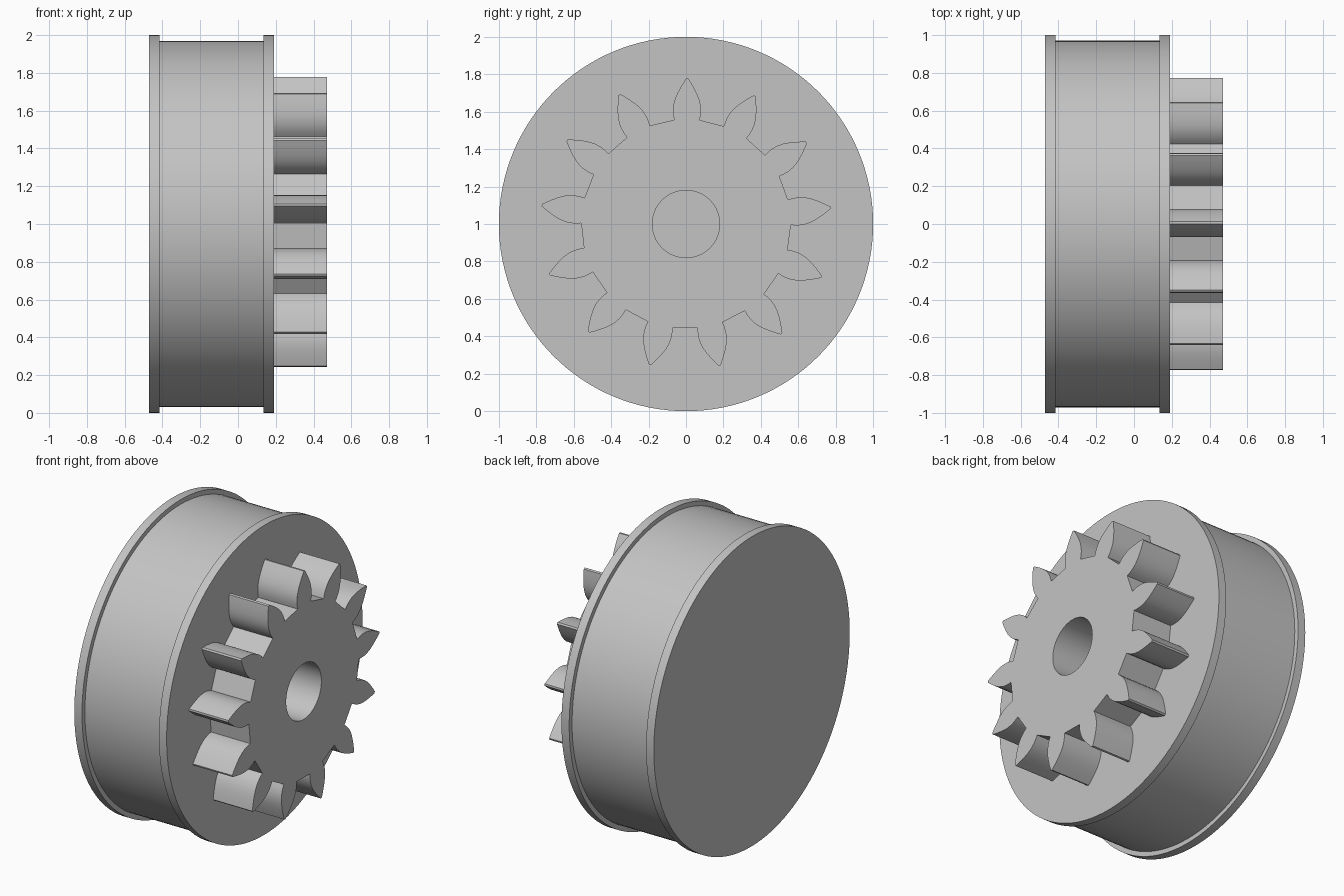
import bpy
import bmesh
from math import cos, sin, pi, radians
from mathutils import Matrix, Vector

cube = bpy.data.objects.get("Cube")
if cube:
    bpy.data.objects.remove(cube, do_unlink=True)

grey = bpy.data.materials.new("plain grey")
grey.use_nodes = True
grey.diffuse_color = (0.55, 0.55, 0.55, 1)
grey.node_tree.nodes["Principled BSDF"].inputs["Base Color"].default_value = grey.diffuse_color

AXIS_HEIGHT = 1.0
SEGMENTS = 128


def finish(name, bm):
    """Turn a bmesh into a shaded grey object."""
    bmesh.ops.remove_doubles(bm, verts=bm.verts, dist=0.0001)
    bmesh.ops.recalc_face_normals(bm, faces=bm.faces)
    mesh = bpy.data.meshes.new(name)
    bm.to_mesh(mesh)
    bm.free()
    mesh.materials.append(grey)
    obj = bpy.data.objects.new(name, mesh)
    bpy.context.collection.objects.link(obj)
    bpy.ops.object.select_all(action='DESELECT')
    obj.select_set(True)
    bpy.context.view_layer.objects.active = obj
    bpy.ops.object.shade_smooth_by_angle(angle=radians(30))
    return obj


# Flanged drum: (x, radius) profile turned around the x axis
profile = [(-0.47, 1), (-0.415, 1), (-0.415, 0.97), (0.135, 0.97), (0.135, 1), (0.19, 1)]
bm = bmesh.new()
rings = []
for x, r in profile:
    angles = [2 * pi * i / SEGMENTS for i in range(SEGMENTS)]
    rings.append([bm.verts.new((x, r * sin(a), AXIS_HEIGHT + r * cos(a))) for a in angles])
for a, b in zip(rings, rings[1:]):
    for i in range(SEGMENTS):
        j = (i + 1) % SEGMENTS
        bm.faces.new((a[i], a[j], b[j], b[i]))
bm.faces.new(rings[0])
bm.faces.new(rings[-1])
finish("flanged_drum", bm)

# Gear outline: one tooth flank (radial, half width), mirrored and repeated
TEETH = 13
flank = [(0.556, 0.068), (0.58, 0.073), (0.61, 0.075), (0.64, 0.072), (0.67, 0.064),
         (0.70, 0.051), (0.73, 0.035), (0.755, 0.02), (0.777, 0.006)]
tooth = [(r, -w) for r, w in flank] + [(r, w) for r, w in reversed(flank)]
outline = []
for k in range(TEETH):
    a = 2 * pi * k / TEETH + radians(0.5)
    outline += [(r * sin(a) + w * cos(a), r * cos(a) - w * sin(a)) for r, w in tooth]
bore = [(0.18 * cos(2 * pi * i / 64), 0.18 * sin(2 * pi * i / 64)) for i in range(64)]

# Gear with an open bore, extruded from a filled flat curve
curve = bpy.data.curves.new("gear_outline", 'CURVE')
curve.dimensions = '2D'
curve.fill_mode = 'BOTH'
curve.extrude = 0.14
for points in (outline, bore):
    spline = curve.splines.new('POLY')
    spline.points.add(len(points) - 1)
    for p, (u, v) in zip(spline.points, points):
        p.co = (u, v, 0, 1)
    spline.use_cyclic_u = True
helper = bpy.data.objects.new("gear_outline", curve)
bpy.context.collection.objects.link(helper)
bpy.context.view_layer.update()
evaluated = helper.evaluated_get(bpy.context.evaluated_depsgraph_get())
flat_mesh = bpy.data.meshes.new_from_object(evaluated)
bm = bmesh.new()
bm.from_mesh(flat_mesh)
bpy.data.objects.remove(helper, do_unlink=True)
bpy.data.meshes.remove(flat_mesh)

# Stand the gear up so that its axis runs along x
for v in bm.verts:
    v.co = Vector((0.33 + v.co.z, v.co.x, AXIS_HEIGHT + v.co.y))
finish("spur_gear", bm)
